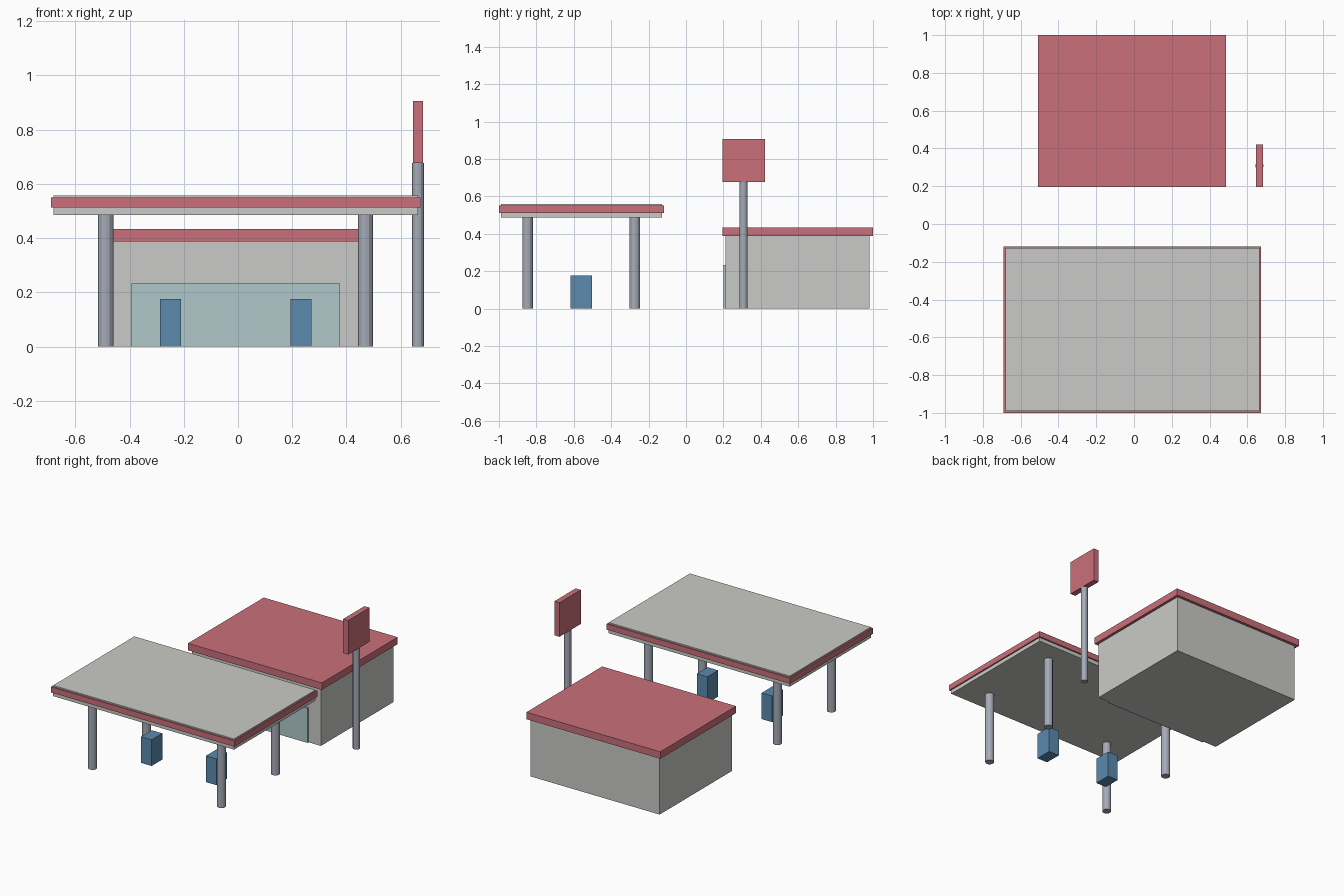
import bpy

cube = bpy.data.objects.get("Cube")
if cube:
    bpy.data.objects.remove(cube, do_unlink=True)


def material(name, rgb):
    """Flat colour from 0-255 display values."""
    linear = [((c / 255 + 0.055) / 1.055) ** 2.4 for c in rgb] + [1.0]
    mat = bpy.data.materials.new(name)
    mat.use_nodes = True
    mat.diffuse_color = linear
    mat.node_tree.nodes["Principled BSDF"].inputs["Base Color"].default_value = linear
    return mat


red = material("soft_red", (202, 112, 122))
grey = material("light_grey", (202, 202, 199))
glass = material("pale_teal", (176, 201, 203))
blue = material("pump_blue", (91, 138, 174))
metal = material("steel", (166, 171, 183))


def finish(name, mat):
    obj = bpy.context.object
    obj.name = obj.data.name = name
    obj.data.materials.append(mat)
    return obj


def box(name, mat, x, y, z):
    """Box spanning the (low, high) ranges on each axis."""
    spans = (x, y, z)
    bpy.ops.mesh.primitive_cube_add(size=1, location=[(a + b) / 2 for a, b in spans])
    obj = finish(name, mat)
    obj.scale = [b - a for a, b in spans]
    bpy.ops.object.transform_apply(location=False, rotation=False, scale=True)
    return obj


def post(name, x, y, radius, height):
    bpy.ops.mesh.primitive_cylinder_add(vertices=12, radius=radius, depth=height,
                                        location=(x, y, height / 2))
    return finish(name, metal)


# Shop: walls, overhanging roof, front window
box("shop_walls", grey, (-0.491, 0.468), (0.211, 0.981), (0, 0.39))
box("shop_roof", red, (-0.509, 0.486), (0.196, 1.0), (0.387, 0.434))
box("shop_window", glass, (-0.392, 0.376), (0.2, 0.212), (0, 0.233))

# Canopy: slab with a trim band around its edge
box("canopy_slab", grey, (-0.681, 0.664), (-0.99, -0.128), (0.486, 0.558))
box("canopy_trim", red, (-0.69, 0.673), (-1.0, -0.118), (0.512, 0.55))

# Canopy pillars and fuel pumps
for side, x, pump_x in (("right", -0.488, -0.249), ("left", 0.47, 0.232)):
    for end, y in (("front", -0.847), ("back", -0.274)):
        post(f"pillar_{end}_{side}", x, y, 0.028, 0.49)
    box(f"pump_{side}", blue, (pump_x - 0.039, pump_x + 0.039), (-0.617, -0.503), (0, 0.176))

# Roadside sign
post("sign_pole", 0.664, 0.308, 0.022, 0.677)
box("sign_panel", red, (0.645, 0.683), (0.196, 0.422), (0.677, 0.906))
